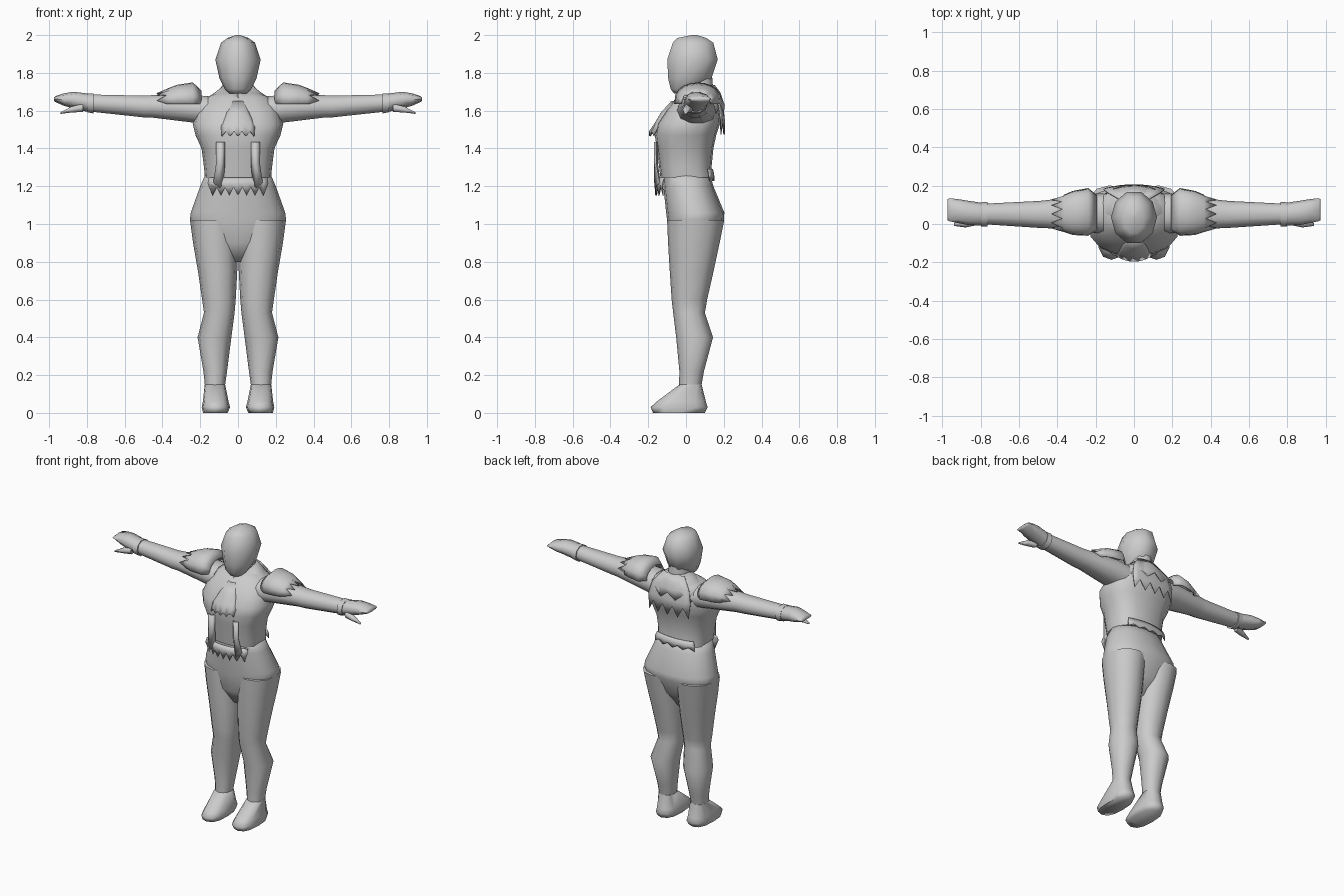
import bpy, bmesh, math

cloth = bpy.data.materials.new("plain_grey")
cloth.diffuse_color = (0.6, 0.6, 0.6, 1)


def finish(name, verts, faces, mirror=False, thick=0, angle=75):
    me = bpy.data.meshes.new(name)
    me.from_pydata(verts, [], faces)
    bm = bmesh.new()
    bm.from_mesh(me)
    bmesh.ops.recalc_face_normals(bm, faces=bm.faces)
    bm.to_mesh(me)
    bm.free()
    me.materials.append(cloth)
    ob = bpy.data.objects.new(name, me)
    bpy.context.collection.objects.link(ob)
    bpy.ops.object.select_all(action='DESELECT')
    bpy.context.view_layer.objects.active = ob
    ob.select_set(True)
    bpy.ops.object.shade_smooth_by_angle(angle=math.radians(angle))
    if thick:
        m = ob.modifiers.new("thickness", 'SOLIDIFY')
        m.thickness = thick
        m.offset = 0
    if mirror:
        ob.modifiers.new("mirror", 'MIRROR')
    return ob


def loft(name, rings, sides=12, power=2.0, axis='z', mirror=False):
    """Rings are (position, a0, a1, b0, b1): box limits of a rounded section."""
    verts, faces = [], []
    for t, a0, a1, b0, b1 in rings:
        for i in range(sides):
            u = 2 * math.pi * i / sides
            c, s = math.cos(u), math.sin(u)
            a = (a0 + a1) / 2 + (a1 - a0) / 2 * math.copysign(abs(c) ** (2 / power), c)
            b = (b0 + b1) / 2 + (b1 - b0) / 2 * math.copysign(abs(s) ** (2 / power), s)
            verts.append((a, b, t) if axis == 'z' else (t, a, b))
    for r in range(len(rings) - 1):
        for i in range(sides):
            j = (i + 1) % sides
            faces.append((r * sides + i, r * sides + j, (r + 1) * sides + j, (r + 1) * sides + i))
    faces.append(tuple(range(sides)))
    faces.append(tuple(range((len(rings) - 1) * sides, len(rings) * sides)))
    return finish(name, verts, faces, mirror)


def sheet(name, rows, mirror=False):
    """Thin cloth piece through equal-length rows of points."""
    n = len(rows[0])
    verts = [p for row in rows for p in row]
    faces = [(r * n + i, r * n + i + 1, (r + 1) * n + i + 1, (r + 1) * n + i)
             for r in range(len(rows) - 1) for i in range(n - 1)]
    return finish(name, verts, faces, mirror, thick=0.005)


# head and neck
loft("head", [(1.69, -.045, .045, -.065, .01), (1.715, -.07, .07, -.085, .06),
              (1.77, -.098, .098, -.10, .14), (1.87, -.12, .12, -.106, .175),
              (1.96, -.09, .09, -.075, .15), (1.985, -.055, .055, -.05, .11),
              (2.0, -.012, .012, .03, .06)], 10)
loft("neck", [(1.62, -.09, .09, -.04, .16), (1.69, -.07, .07, -.01, .15),
              (1.80, -.065, .065, 0, .14)], 10)

# bodice, hips and legs
loft("bodice", [(1.245, -.175, .175, -.135, .145), (1.30, -.18, .18, -.142, .135),
                (1.40, -.193, .193, -.155, .145), (1.47, -.225, .225, -.165, .16),
                (1.53, -.24, .24, -.155, .18), (1.61, -.215, .215, -.10, .185),
                (1.67, -.17, .17, -.05, .17), (1.70, -.10, .10, -.01, .15)], 16, 2.6)
loft("hips", [(0.80, -.09, .09, -.03, .08), (0.90, -.20, .20, -.085, .15),
              (1.02, -.255, .255, -.10, .20), (1.06, -.25, .25, -.105, .203),
              (1.20, -.20, .20, -.12, .145), (1.27, -.17, .17, -.125, .125)], 16, 2.3)
loft("leg", [(0.135, .07, .174, -.037, .08), (0.22, .058, .183, -.035, .095),
             (0.40, .035, .214, -.052, .143), (0.53, .018, .18, -.068, .10),
             (0.60, .012, .19, -.076, .112), (0.75, .004, .212, -.086, .146),
             (0.90, .001, .238, -.095, .178), (1.02, 0, .254, -.10, .202)], 12, 2.2, mirror=True)
loft("foot", [(0.0, .055, .185, -.175, .10), (0.03, .042, .192, -.187, .115),
              (0.06, .05, .186, -.155, .105), (0.15, .068, .176, -.035, .083)],
     12, 2.6, mirror=True)

# arms and hands
loft("arm", [(.16, -.05, .16, 1.52, 1.68), (.25, -.045, .155, 1.535, 1.688),
             (.45, -.022, .125, 1.56, 1.685), (.50, -.02, .12, 1.562, 1.682),
             (.80, .0, .105, 1.595, 1.688)], 10, 2.2, 'x', True)
loft("cuff", [(.765, -.013, .115, 1.583, 1.692), (.80, -.012, .113, 1.59, 1.692)],
     10, 2.2, 'x', True)
loft("hand", [(.79, -.008, .11, 1.592, 1.69), (.87, -.005, .122, 1.612, 1.70),
              (.92, .005, .13, 1.625, 1.692), (.965, .015, .135, 1.645, 1.678),
              (.975, .02, .128, 1.652, 1.668)], 8, 2.2, 'x', True)
loft("thumb", [(.82, -.006, .04, 1.59, 1.64), (.88, -.018, .025, 1.588, 1.625),
               (.94, -.01, .005, 1.582, 1.592)], 6, 2, 'x', True)

# pointed shoulder pads draped over the arms
pad = [(.195, -.03, .15, 1.705), (.24, -.06, .185, 1.747), (.32, -.055, .17, 1.735),
       (.365, -.04, .15, 1.718)]
rows = []
for k, (x, y0, y1, top) in enumerate(pad + [(.40, -.025, .13, 1.702)]):
    row = []
    for i in range(11):
        u = math.pi * i / 10
        px = x + (.03 if i % 2 else -.025) * (k == 4)
        row.append((px, (y0 + y1) / 2 - (y1 - y0) / 2 * math.cos(u),
                    1.635 + (top - 1.635) * math.sin(u) ** .7 - .012 * (i % 2) * (k == 4)))
    rows.append(row)
sheet("shoulder_pad", rows, True)

# ragged collar around the neck
rows = []
for k, (rx, y0, y1, z) in enumerate([(.07, -.02, .15, 1.735), (.12, -.055, .18, 1.695),
                                     (.19, -.09, .195, 1.65), (.215, -.115, .203, 1.615)]):
    row = []
    for i in range(25):
        u = 2 * math.pi * i / 24
        jag = (.03 if i % 2 else -.015) * (k == 3)
        row.append((rx * math.sin(u), (y0 + y1) / 2 - (y1 - y0) / 2 * math.cos(u),
                    z - jag - .035 * max(0, math.cos(u))))
    rows.append(row)
sheet("collar", rows)


def panel(name, levels, n, jag, bow):
    """Hanging cloth: levels are (half width, y, z), the last one zigzags."""
    rows = []
    for k, (w, y, z) in enumerate(levels):
        last = k == len(levels) - 1
        row = []
        for i in range(n):
            f = 2 * i / (n - 1) - 1
            row.append((w * f, y + bow * f * f, z + (jag if i % 2 else 0) * last))
        rows.append(row)
    return sheet(name, rows)


# front bib, back cape and hem frill
panel("bib", [(.035, -.075, 1.65), (.06, -.13, 1.59), (.09, -.165, 1.53),
              (.085, -.195, 1.465)], 9, .025, .025)
panel("back_cape", [(.08, .15, 1.735), (.14, .185, 1.66), (.16, .20, 1.58),
                    (.15, .205, 1.475)], 9, .07, -.02)
panel("front_frill", [(.155, -.155, 1.245), (.16, -.165, 1.215), (.135, -.16, 1.15)],
      13, .045, .04)
panel("back_hem", [(.14, .14, 1.29), (.15, .147, 1.26), (.15, .148, 1.228)],
      9, .02, -.025)

# upright front edges of the waistcoat
sheet("waistcoat_edge", [[(x, -.16 - d, z) for x, d in ((.07, -.01), (.088, .008), (.115, -.002))]
                         for z in (1.435, 1.32)] +
      [[(.08, -.135, 1.21), (.098, -.165, 1.19), (.13, -.14, 1.22)]], True)
